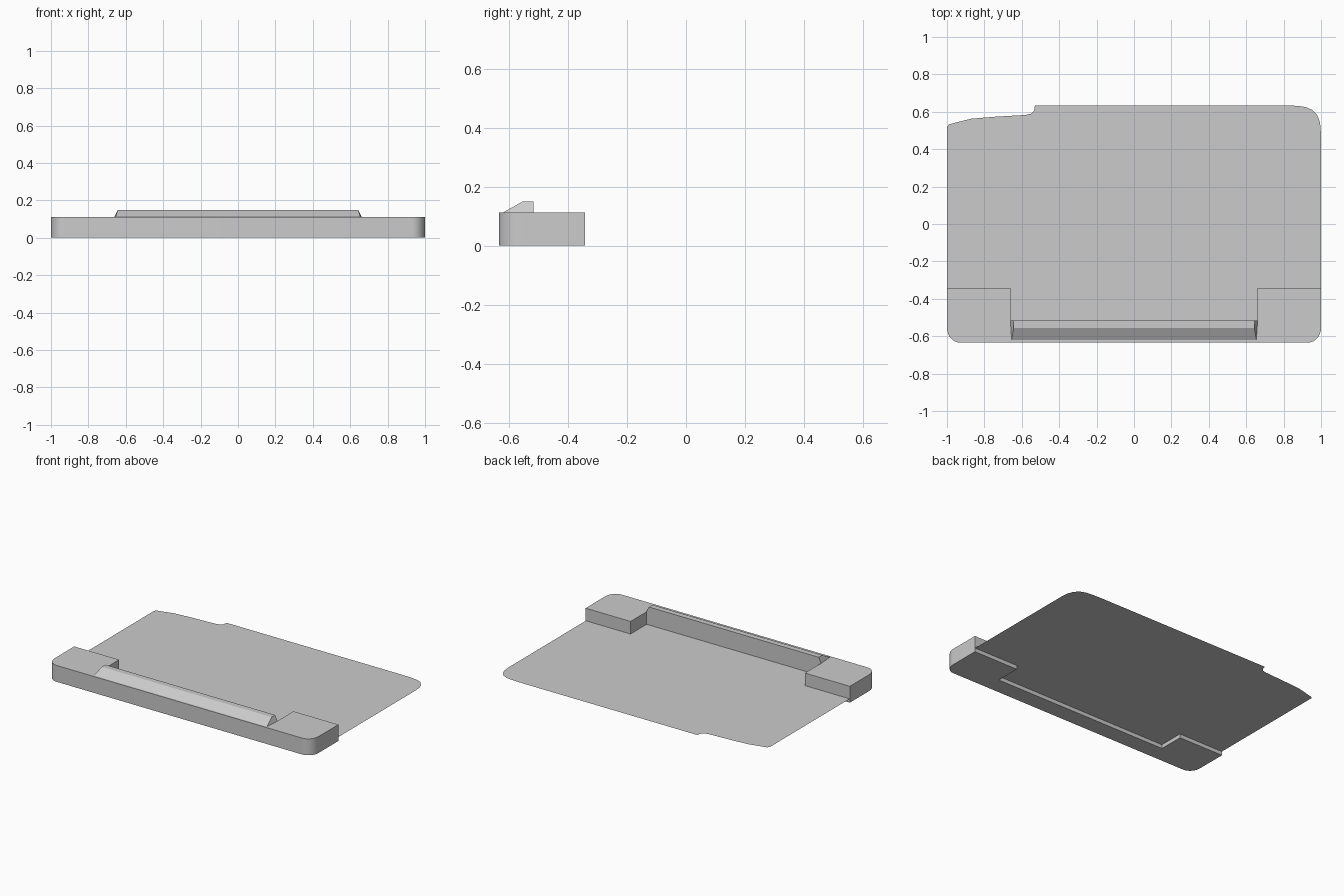
import bpy, bmesh, math

if "Cube" in bpy.data.objects:
    bpy.data.objects.remove(bpy.data.objects["Cube"])


def make_object(name, verts, faces):
    mesh = bpy.data.meshes.new(name)
    bm = bmesh.new()
    vs = [bm.verts.new(v) for v in verts]
    for f in faces:
        bm.faces.new([vs[i] for i in f])
    if len(faces) > 1:
        bmesh.ops.recalc_face_normals(bm, faces=bm.faces)
    bm.to_mesh(mesh)
    bm.free()
    obj = bpy.data.objects.new(name, mesh)
    bpy.context.collection.objects.link(obj)
    return obj


def prism(name, outline, z0, z1):
    n = len(outline)
    verts = [(x, y, z) for z in (z0, z1) for x, y in outline]
    faces = [list(range(n)), list(range(n, 2 * n))]
    faces += [[i, (i + 1) % n, n + (i + 1) % n, n + i] for i in range(n)]
    return make_object(name, verts, faces)


def corner(cx, cy, rx, ry, start, steps=8):
    """Quarter ellipse, counter-clockwise from the start angle in degrees."""
    angles = [math.radians(start + 90 * i / steps) for i in range(steps + 1)]
    return [(cx + rx * math.cos(a), cy + ry * math.sin(a)) for a in angles]


# Rounded front corners shared by frame and sheet
front = corner(-0.93, -0.555, 0.07, 0.079, 180) + corner(0.93, -0.555, 0.07, 0.079, 270)

# U-shaped front frame: two end blocks joined by a narrow bar
frame = prism("front_frame", front + [
    (1, -0.343), (0.66, -0.343), (0.66, -0.517),
    (-0.66, -0.517), (-0.66, -0.343), (-1, -0.343)], 0, 0.112)

# Wedge ridge on the bar: sloped front, flat top, upright back
ridge_verts = []
for s in (-1, 1):
    ridge_verts += [(s * 0.655, -0.625, 0.110), (s * 0.643, -0.555, 0.149),
                    (s * 0.643, -0.517, 0.149), (s * 0.662, -0.517, 0.110)]
make_object("front_ridge", ridge_verts, [
    (0, 1, 2, 3), (4, 5, 6, 7), (0, 1, 5, 4), (1, 2, 6, 5), (2, 3, 7, 6), (3, 0, 4, 7)])

# Thin floor sheet with one rounded back corner and one stepped back corner
sheet = front + [(1, 0.49), (0.996, 0.54), (0.982, 0.58), (0.955, 0.61), (0.92, 0.625),
                 (0.87, 0.632), (0.78, 0.634), (-0.53, 0.634), (-0.535, 0.605),
                 (-0.55, 0.59), (-0.58, 0.583), (-0.75, 0.573), (-0.87, 0.563), (-0.99, 0.533), (-1, 0.52)]
make_object("floor_sheet", [(x * 0.999, y, 0.026) for x, y in sheet], [range(len(sheet))])

# Smooth only the rounded corners
bpy.ops.object.select_all(action='DESELECT')
frame.select_set(True)
bpy.context.view_layer.objects.active = frame
bpy.ops.object.shade_smooth_by_angle(angle=math.radians(30))
